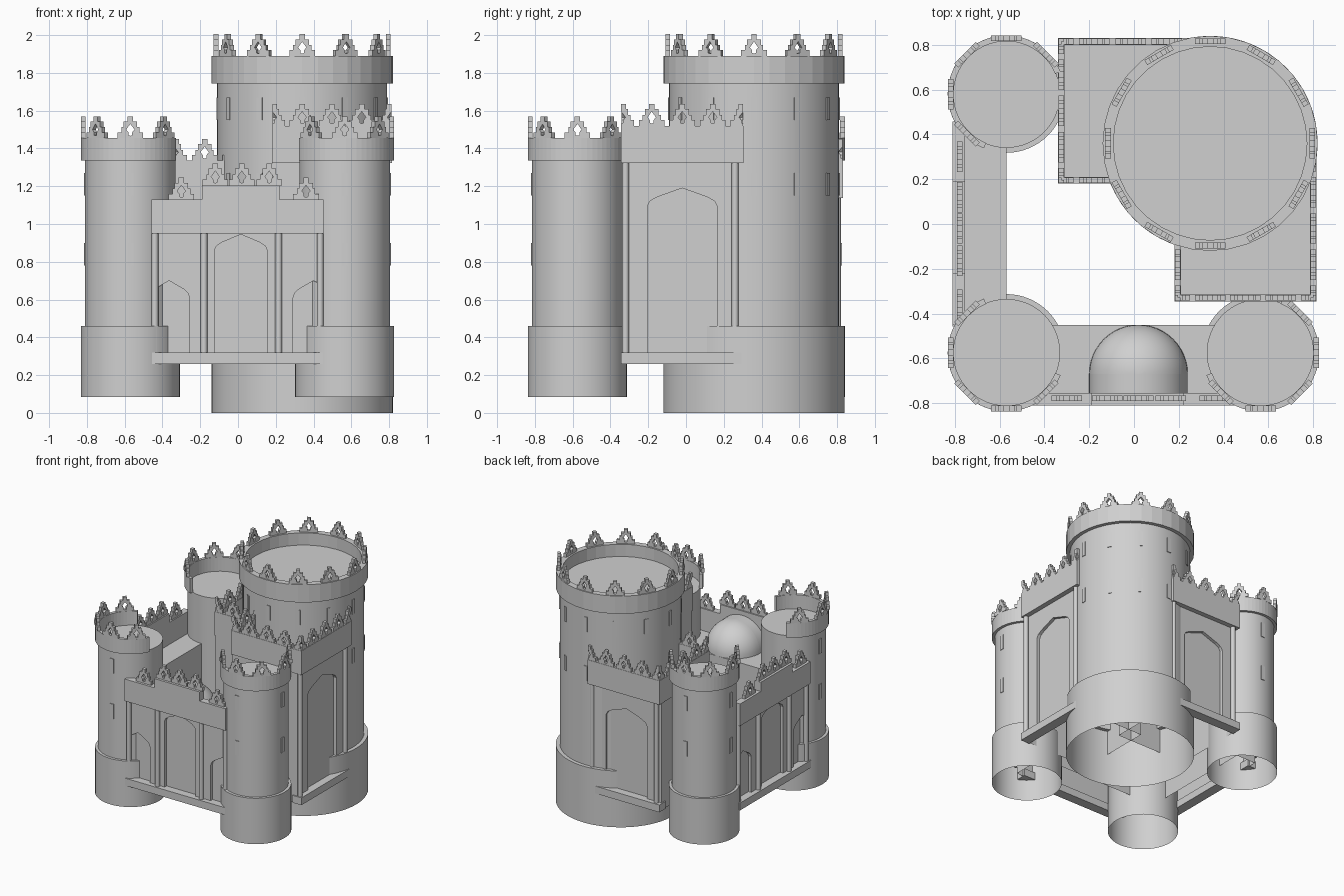
import bpy, bmesh
from math import sin, cos, pi, radians
from mathutils import Matrix, Vector

cube = bpy.data.objects.get("Cube")
if cube:
    bpy.data.objects.remove(cube, do_unlink=True)

stone = bpy.data.materials.new("grey_stone")
stone.use_nodes = True
GREY = (0.63, 0.63, 0.63, 1)
stone.diffuse_color = GREY
stone.node_tree.nodes["Principled BSDF"].inputs["Base Color"].default_value = GREY


def finish(bm, name, smooth=False):
    """Turn a bmesh into a named stone object."""
    bmesh.ops.remove_doubles(bm, verts=bm.verts, dist=1e-5)
    bmesh.ops.recalc_face_normals(bm, faces=bm.faces)
    mesh = bpy.data.meshes.new(name)
    bm.to_mesh(mesh)
    bm.free()
    mesh.materials.append(stone)
    ob = bpy.data.objects.new(name, mesh)
    bpy.context.collection.objects.link(ob)
    if smooth:
        bpy.ops.object.select_all(action='DESELECT')
        ob.select_set(True)
        bpy.context.view_layer.objects.active = ob
        bpy.ops.object.shade_smooth_by_angle(angle=radians(35))


def prism(bm, pts, y0, y1, mat):
    """Extrude an x-z outline from y0 to y1."""
    a = [bm.verts.new(mat @ Vector((x, y0, z))) for x, z in pts]
    b = [bm.verts.new(mat @ Vector((x, y1, z))) for x, z in pts]
    bm.faces.new(a)
    bm.faces.new(b[::-1])
    for i in range(len(pts)):
        j = (i + 1) % len(pts)
        bm.faces.new((a[i], b[i], b[j], a[j]))


def box(bm, x0, x1, y0, y1, z0, z1, mat):
    prism(bm, [(x0, z0), (x1, z0), (x1, z1), (x0, z1)], y0, y1, mat)


def lathe(profile, centre, a0=0, a1=360, steps=48, closed=False):
    """Sweep an r-z profile round a vertical axis."""
    bm = bmesh.new()
    rings = []
    for k in range(steps + 1):
        a = radians(a0 + (a1 - a0) * k / steps)
        rings.append([bm.verts.new((centre[0] + r * cos(a), centre[1] + r * sin(a), z))
                      for r, z in profile])
    n = len(profile)
    for p, q in zip(rings, rings[1:]):
        for i in range(n if closed else n - 1):
            j = (i + 1) % n
            bm.faces.new((p[i], q[i], q[j], p[j]))
    if closed and a1 - a0 < 360:
        bm.faces.new(rings[0])
        bm.faces.new(rings[-1][::-1])
    return bm


# Stepped merlon half outline with a pointed eyelet on the centre line
HALF = [(0, 0.075), (0, 0.115), (0.014, 0.115), (0.014, 0.088), (0.036, 0.088),
        (0.036, 0.058), (0.048, 0.058), (0.048, 0.03), (0.068, 0.03), (0.068, 0),
        (0, 0), (0, 0.012), (0.01, 0.015), (0.01, 0.03), (0.022, 0.045)]


def merlon(bm, mat, sides=(1, -1)):
    for s in sides:
        prism(bm, [(s * x, z) for x, z in HALF], -0.0125, 0.0125, mat)


def facing(centre, r, deg, z):
    """Frame on a circle whose local -y points outward."""
    a = radians(deg)
    return (Matrix.Translation((centre[0] + r * cos(a), centre[1] + r * sin(a), z))
            @ Matrix.Rotation(a + pi / 2, 4, 'Z'))


def tower(name, c, r, skirt, foot, deck, band, rim, inner, arc, merlons, slits, rows):
    shaft = [(skirt, foot), (skirt, 0.46), (r, 0.46), (r, deck), (0, deck)]
    finish(lathe(shaft, c, steps=64), name + "_shaft", True)
    ring = [(inner, band), (skirt, band), (skirt, rim), (inner, rim)]
    finish(lathe(ring, c, arc[0], arc[1], 36, True), name + "_parapet")
    bm = bmesh.new()
    for a in merlons:
        merlon(bm, facing(c, (skirt + inner) / 2, a, rim))
    finish(bm, name + "_merlons")
    bm = bmesh.new()
    for a in slits:
        for z in rows:
            box(bm, -0.016, 0.016, -0.005, 0.004, 0, 0.12, facing(c, r, a, z))
    finish(bm, name + "_window_slits")


# Round towers
tower("keep", (0.34, 0.36), 0.45, 0.48, 0, 1.79, 1.745, 1.89, 0.432, (0, 360),
      range(0, 360, 30), range(0, 360, 30), (1.15, 1.55))
for name, c, start, slits in (("front_right_tower", (0.565, -0.575), 225, (270, 0)),
                              ("front_left_tower", (-0.57, -0.575), 135, (180, 270)),
                              ("back_left_tower", (-0.57, 0.58), 45, (90, 180))):
    tower(name, c, 0.24, 0.262, 0.085, 1.34, 1.335, 1.455, 0.236,
          (start - 22.5, start + 202.5), range(start, start + 181, 45), slits, (0.78, 1.15))


def arch(c, w, spring, peak):
    """Pointed arch outline, left foot to right foot."""
    h = peak - spring
    left = [(-w, 0.32), (-w, spring), (-0.92 * w, spring + 0.28 * h), (-0.72 * w, spring + 0.5 * h)]
    return ([(c + x, z) for x, z in left] + [(c, peak)]
            + [(c - x, z) for x, z in reversed(left)])


def wall(name, origin, turn, half, panel, depth, top, arches, columns):
    """Plinth, niche panel, columns and open-bottomed hall of one side."""
    m = Matrix.Translation((*origin, 0)) @ Matrix.Rotation(radians(turn), 4, 'Z')
    bm = bmesh.new()
    box(bm, -half, half, 0, 0.08, 0.26, 0.32, m)
    finish(bm, name + "_plinth")
    bm = bmesh.new()
    outline = [(-panel, 0.32)]
    for a in arches:
        outline += arch(*a)
    outline += [(panel, 0.32), (panel, top), (-panel, top)]
    prism(bm, outline, 0.04, 0.065, m)
    finish(bm, name + "_arched_panel")
    bm = bmesh.new()
    box(bm, -panel, panel, 0.065, depth, 0.26, top, m)
    floor = [f for f in bm.faces if all(v.co.z < 0.3 for v in f.verts)]
    bmesh.ops.delete(bm, geom=floor, context='FACES')
    finish(bm, name + "_hall")
    bm = bmesh.new()
    for u in columns:
        disc = bmesh.ops.create_cone(bm, cap_ends=True, segments=12, radius1=0.018,
                                     radius2=0.018, depth=top - 0.32)
        bmesh.ops.transform(bm, verts=disc["verts"],
                            matrix=m @ Matrix.Translation((u, 0.028, (top + 0.32) / 2)))
    finish(bm, name + "_columns", True)
    return m


# Low curtain walls with three arches and a raised middle
for name, origin, turn, depth in (("front_wall", (0, -0.81), 0, 0.36),
                                  ("left_wall", (-0.81, 0), -90, 0.24)):
    m = wall(name, origin, turn, 0.458, 0.52, depth, 0.95,
             [(-0.365, 0.108, 0.61, 0.7), (0.015, 0.14, 0.86, 0.945), (0.4, 0.108, 0.61, 0.7)],
             (-0.44, -0.18, 0.215, 0.435))
    bm = bmesh.new()
    prism(bm, [(-0.458, 0.95), (0.452, 0.95), (0.452, 1.13), (0.22, 1.13), (0.22, 1.205),
               (-0.19, 1.205), (-0.19, 1.13), (-0.458, 1.13)], 0, 0.055, m)
    finish(bm, name + "_band")
    bm = bmesh.new()
    for u in (-0.3, -0.12, 0.02, 0.165, 0.36):
        z = 1.205 if abs(u) < 0.2 else 1.13
        merlon(bm, m @ Matrix.Translation((u, 0.032, z)))
    finish(bm, name + "_merlons")

# Square blocks beside the keep, each with one tall arch
for name, origin, turn, depth, deck in (("right_block", (0.815, -0.02), 90, 0.635, 1.325),
                                        ("back_block", (-0.015, 0.83), 180, 0.65, 1.14)):
    m = wall(name, origin, turn, 0.325, 0.315, depth, deck,
             [(0, 0.185, deck - 0.23, deck - 0.135)], (-0.3, 0.28))
    rim = deck + 0.195
    bm = bmesh.new()
    box(bm, -0.325, 0.325, 0, 0.07, deck - 0.002, deck + 0.002, m)
    for v in (0, depth - 0.03):
        box(bm, -0.325, 0.325, v, v + 0.03, deck, rim, m)
    for s in (-1, 1):
        box(bm, s * 0.325, s * 0.295, 0.03, depth - 0.03, deck, rim, m)
    finish(bm, name + "_band")
    # Merlon rows end in half merlons at the corners
    bm = bmesh.new()
    quarter = Matrix.Rotation(pi / 2, 4, 'Z')
    for i in range(5):
        t = i / 4
        sides = (1,) if i == 0 else (-1,) if i == 4 else (1, -1)
        for v in (0.015, depth - 0.015):
            merlon(bm, m @ Matrix.Translation((-0.323 + 0.646 * t, v, rim)), sides)
        for s in (-0.31, 0.31):
            merlon(bm, m @ Matrix.Translation((s, 0.002 + (depth - 0.004) * t, rim)) @ quarter, sides)
    finish(bm, name + "_merlons")

# Half dome over the gate hall with a short vault to the wall
R, N = 0.22, 12
curve = [(R * cos(pi / 2 * i / N), 0.95 + R * sin(pi / 2 * i / N)) for i in range(N + 1)]
finish(lathe(curve, (0.02, -0.67), 0, 180, 24), "gate_dome", True)
bm = bmesh.new()
vault = curve + [(-x, z) for x, z in reversed(curve[:-1])]
prism(bm, vault, -0.76, -0.67, Matrix.Translation((0.02, 0, 0)))
finish(bm, "gate_vault", True)
